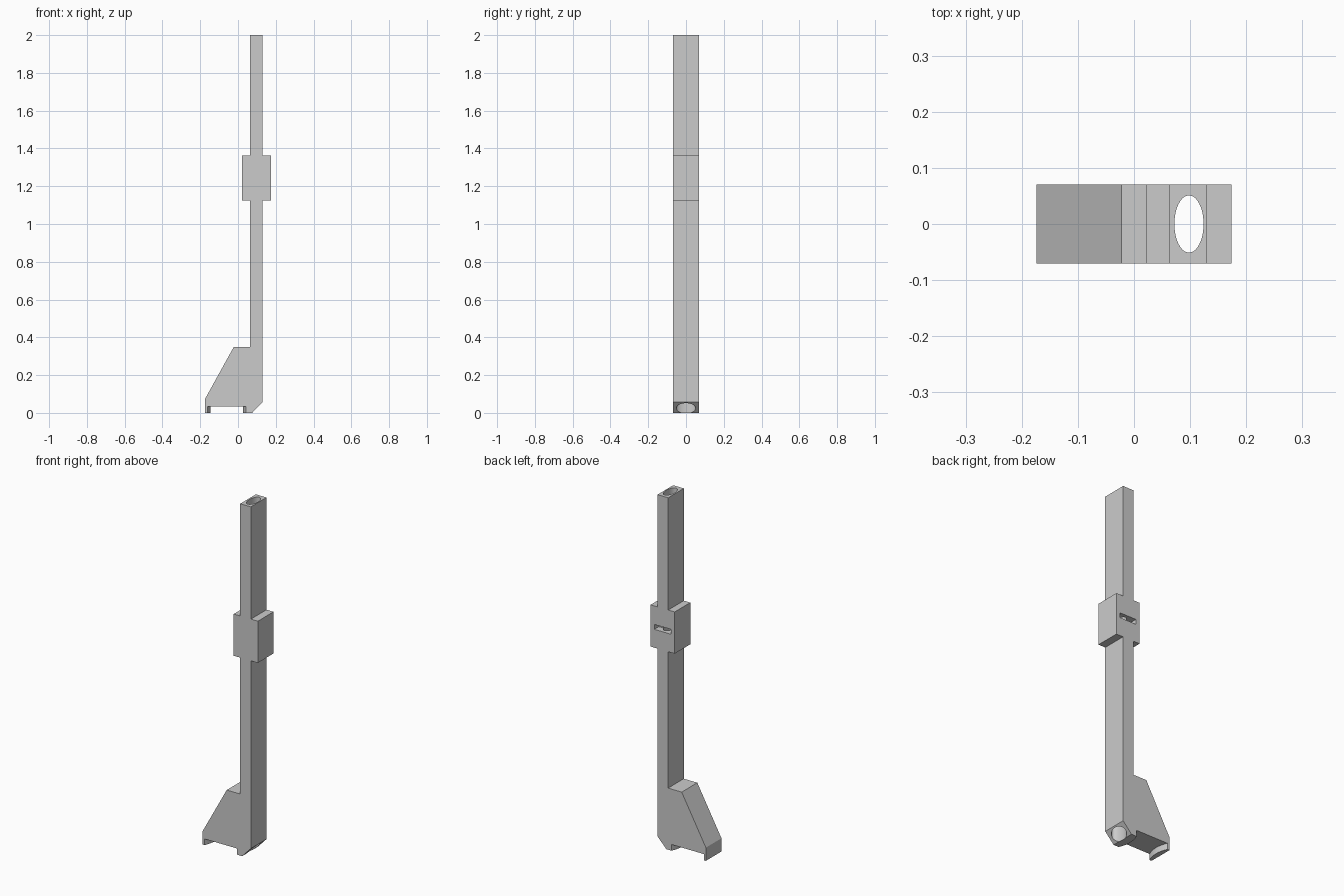
import bpy, bmesh, math

old = bpy.data.objects.get("Cube")
if old:
    bpy.data.objects.remove(old, do_unlink=True)

DEPTH = 0.07             # half thickness of the whole piece
BORE_X = 0.098           # centre line of the column

grey = bpy.data.materials.new("plain grey")
grey.use_nodes = True
colour = (0.6, 0.6, 0.6, 1)
grey.diffuse_color = colour
grey.node_tree.nodes["Principled BSDF"].inputs["Base Color"].default_value = colour


def prism(name, points, vector):
    """Extrude a closed 3D outline along a vector."""
    bm = bmesh.new()
    face = bm.faces.new([bm.verts.new(p) for p in points])
    result = bmesh.ops.extrude_face_region(bm, geom=[face])
    moved = [g for g in result["geom"] if isinstance(g, bmesh.types.BMVert)]
    bmesh.ops.translate(bm, verts=moved, vec=vector)
    bmesh.ops.recalc_face_normals(bm, faces=bm.faces)
    mesh = bpy.data.meshes.new(name)
    bm.to_mesh(mesh)
    bm.free()
    mesh.materials.append(grey)
    obj = bpy.data.objects.new(name, mesh)
    bpy.context.collection.objects.link(obj)
    return obj


def cut(target, cutter):
    """Subtract the cutter, apply the result and drop the cutter."""
    cutter.hide_render = True
    mod = target.modifiers.new(cutter.name, "BOOLEAN")
    mod.operation = "DIFFERENCE"
    mod.solver = "EXACT"
    mod.object = cutter
    bpy.ops.object.select_all(action="DESELECT")
    bpy.context.view_layer.objects.active = target
    target.select_set(True)
    bpy.ops.object.modifier_apply(modifier=mod.name)
    bpy.data.objects.remove(cutter, do_unlink=True)


# Foot, column and collar share one side profile
profile = [(-0.174, 0), (0.075, 0), (0.13, 0.058),
           (0.13, 1.125), (0.174, 1.125), (0.174, 1.362), (0.13, 1.362),
           (0.13, 2), (0.063, 2),
           (0.063, 1.362), (0.022, 1.362), (0.022, 1.125), (0.063, 1.125),
           (0.063, 0.35), (-0.022, 0.35), (-0.174, 0.075)]
body = prism("footed_column", [(x, -DEPTH, z) for x, z in profile], (0, 2 * DEPTH, 0))

# Shallow channel under the foot, between two lips that bow inwards
steps = 16
heights = [-0.08 + 0.16 * i / steps for i in range(steps + 1)]
bow = lambda y: 0.016 * (1 - (y / 0.07) ** 2)
outline = [(0.042 - bow(y), y, -0.05) for y in heights]
outline += [(-0.161 + bow(y), y, -0.05) for y in reversed(heights)]
cut(body, prism("foot_channel", outline, (0, 0, 0.085)))

# Oval bore running the full height
sides = 48
oval = [(BORE_X + 0.026 * math.cos(math.tau * i / sides),
         0.051 * math.sin(math.tau * i / sides), -0.1) for i in range(sides)]
cut(body, prism("bore", oval, (0, 0, 2.2)))

# Narrow slot in the back of the collar
slot = [(BORE_X + sx * 0.052, 0.03, 1.243 + sz * 0.014)
        for sx, sz in ((-1, -1), (1, -1), (1, 1), (-1, 1))]
cut(body, prism("collar_slot", slot, (0, 0.1, 0)))

# Smooth bore walls, crisp outer edges
bpy.ops.object.select_all(action="DESELECT")
bpy.context.view_layer.objects.active = body
body.select_set(True)
bpy.ops.object.shade_smooth_by_angle(angle=math.radians(25))
